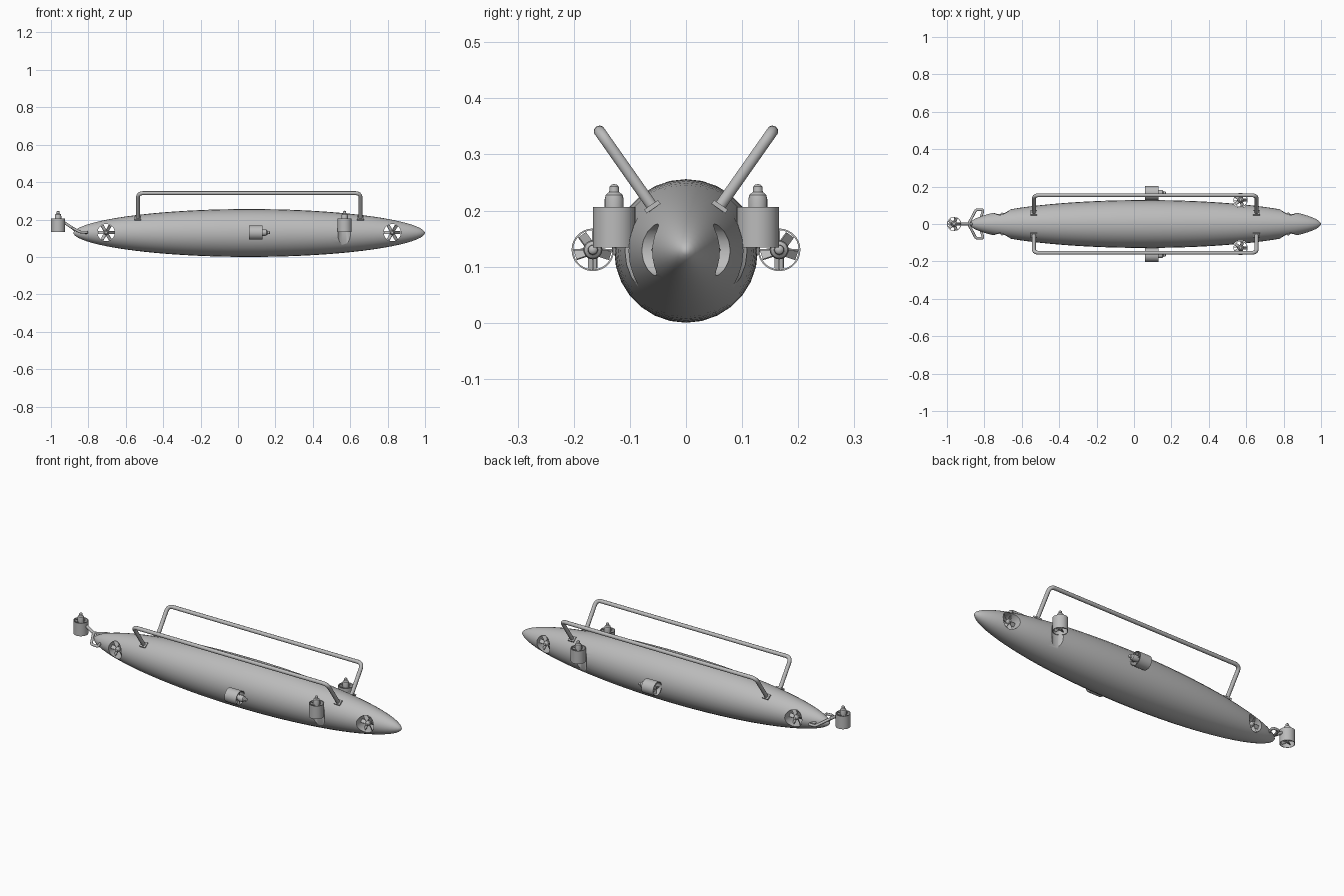
import bpy, bmesh
from math import pi, radians, sin, cos
from mathutils import Matrix, Vector

cube = bpy.data.objects.get("Cube")
if cube:
    bpy.data.objects.remove(cube)

grey = bpy.data.materials.new("hull grey")
grey.use_nodes = True
grey.diffuse_color = (0.5, 0.5, 0.5, 1)
grey.node_tree.nodes["Principled BSDF"].inputs["Base Color"].default_value = (0.5, 0.5, 0.5, 1)

AXIS_Z = 0.128
ALONG_X = Matrix.Rotation(pi / 2, 4, "Y")
ALONG_Y = Matrix.Rotation(-pi / 2, 4, "X")


def lathe(bm, profile, matrix, sides=24, closed=False):
    """Spin (radius, height) points around local z."""
    rings = [[bm.verts.new(matrix @ Vector((r * cos(2 * pi * i / sides), r * sin(2 * pi * i / sides), h)))
              for i in range(sides)] for r, h in profile]
    pairs = list(zip(rings, rings[1:]))
    if closed:
        pairs.append((rings[-1], rings[0]))
    for a, b in pairs:
        for i in range(sides):
            j = (i + 1) % sides
            bm.faces.new((a[i], a[j], b[j], b[i]))


def box(bm, size, matrix):
    bmesh.ops.create_cube(bm, size=1, matrix=matrix @ Matrix.Diagonal((*size, 1)))


def smooth(ob):
    bpy.ops.object.select_all(action="DESELECT")
    ob.select_set(True)
    bpy.context.view_layer.objects.active = ob
    bpy.ops.object.shade_smooth_by_angle(angle=radians(35))


def finish(bm, name):
    bmesh.ops.remove_doubles(bm, verts=bm.verts, dist=0.00005)
    bmesh.ops.recalc_face_normals(bm, faces=bm.faces)
    mesh = bpy.data.meshes.new(name)
    bm.to_mesh(mesh)
    bm.free()
    mesh.materials.append(grey)
    ob = bpy.data.objects.new(name, mesh)
    bpy.context.collection.objects.link(ob)
    return ob


def cut(target, radius, length, matrix):
    """Subtract a cylinder from the target."""
    bm = bmesh.new()
    h = length / 2
    lathe(bm, [(0, -h), (radius, -h), (radius, h), (0, h)], matrix, 32)
    cutter = finish(bm, "cutter")
    cutter.hide_render = True
    mod = target.modifiers.new("cut", "BOOLEAN")
    mod.operation, mod.solver, mod.object = "DIFFERENCE", "EXACT", cutter
    bpy.context.view_layer.objects.active = target
    bpy.ops.object.modifier_apply(modifier=mod.name)
    bpy.data.objects.remove(cutter)


def propeller(bm, matrix, reach, blades, height, chord=0.02, pitch=40):
    for i in range(blades):
        spin = Matrix.Rotation(2 * pi * i / blades, 4, "Z")
        place = Matrix.Translation((reach / 2, 0, height)) @ Matrix.Rotation(radians(pitch), 4, "X")
        box(bm, (reach, chord, 0.003), matrix @ spin @ place)


def tube(name, points, radius, bend=0.03):
    """Round bar along a path, with rounded corners."""
    pts = [Vector(p) for p in points]
    path = [pts[0]]
    for a, b, c in zip(pts, pts[1:], pts[2:]):
        p, q = b + (a - b).normalized() * bend, b + (c - b).normalized() * bend
        for k in range(7):
            t = k / 6
            path.append(p * (1 - t) ** 2 + b * 2 * t * (1 - t) + q * t * t)
    path.append(pts[-1])
    curve = bpy.data.curves.new(name, "CURVE")
    curve.dimensions = "3D"
    curve.bevel_depth, curve.bevel_resolution, curve.use_fill_caps = radius, 3, True
    spline = curve.splines.new("POLY")
    spline.points.add(len(path) - 1)
    for sp, co in zip(spline.points, path):
        sp.co = (*co, 1)
    curve.materials.append(grey)
    ob = bpy.data.objects.new(name, curve)
    bpy.context.collection.objects.link(ob)


# Spindle hull, with cosine spacing so both tips are fine
bm = bmesh.new()
profile = []
for i in range(41):
    t = -cos(pi * i / 40)
    profile.append((0.128 * max(0, 1 - t * t) ** 0.55, 0.06 + 0.94 * t))
lathe(bm, profile, Matrix.Translation((0, 0, AXIS_Z)) @ ALONG_X, 28)
hull = finish(bm, "hull")

# Cross tunnels and side flow channels
TUNNELS = {"bow": 0.825, "stern": -0.705}
for x in TUNNELS.values():
    cut(hull, 0.046, 0.4, Matrix.Translation((x, 0, AXIS_Z + 0.002)) @ ALONG_Y)
for side in (-1, 1):
    cut(hull, 0.041, 0.4, Matrix.Translation((0.57, side * 0.128, AXIS_Z)))
smooth(hull)

# Tunnel propellers on a shared shaft
for where, x in TUNNELS.items():
    bm = bmesh.new()
    m = Matrix.Translation((x, 0, AXIS_Z + 0.002)) @ ALONG_Y
    lathe(bm, [(0, -0.062), (0.007, -0.058), (0.012, -0.046), (0.014, -0.03),
               (0.014, 0.03), (0.012, 0.046), (0.007, 0.058), (0, 0.062)], m, 16)
    for h in (-0.036, 0.036):
        propeller(bm, m, 0.044, 6, h)
    smooth(finish(bm, where + "_tunnel_propellers"))


def thruster(name, matrix):
    """Ducted propeller with a domed motor at its +z end."""
    bm = bmesh.new()
    lathe(bm, [(0.038, -0.036), (0.038, 0.036), (0.035, 0.036), (0.035, -0.036)], matrix, 28, True)
    lathe(bm, [(0, -0.03), (0.008, -0.026), (0.011, -0.014), (0.017, 0.0), (0.017, 0.05),
               (0.015, 0.058), (0.009, 0.063), (0.008, 0.073), (0.005, 0.076), (0, 0.077)], matrix, 20)
    propeller(bm, matrix, 0.033, 5, -0.018)
    propeller(bm, matrix, 0.036, 4, 0.026, chord=0.012, pitch=90)
    smooth(finish(bm, name))


thruster("tail_thruster", Matrix.Translation((-0.962, 0, 0.17)))
for side, label in ((-1, "right"), (1, "left")):
    thruster(label + "_lift_thruster", Matrix.Translation((0.57, side * 0.128, 0.17)))
    thruster(label + "_drive_thruster", Matrix.Translation((0.095, side * 0.166, 0.13)) @ ALONG_X)

    # Short mount joining the drive thruster to the hull
    bm = bmesh.new()
    box(bm, (0.05, 0.02, 0.016), Matrix.Translation((0.095, side * 0.122, 0.13)))
    finish(bm, label + "_drive_mount")

    # Splayed carrying rail and its feet
    foot, top = (side * 0.055, 0.2), (side * 0.154, 0.341)
    tube(label + "_rail", [(-0.535, *foot), (-0.535, *top), (0.655, *top), (0.655, *foot)], 0.0105)
    for x, end in ((-0.535, "rear"), (0.655, "front")):
        bm = bmesh.new()
        tilt = Matrix.Rotation(-side * radians(35), 4, "X")
        box(bm, (0.035, 0.03, 0.008), Matrix.Translation((x, side * 0.06, 0.207)) @ tilt)
        finish(bm, f"{label}_{end}_rail_foot")

    # Fork arm wrapping the tail
    tube(label + "_tail_fork", [(-0.885, 0, 0.155), (-0.845, side * 0.076, 0.133),
                                (-0.805, side * 0.076, 0.131), (-0.82, side * 0.03, 0.13)], 0.007, 0.01)

# Boom holding the tail thruster
tube("tail_boom", [(-0.928, 0, 0.183), (-0.885, 0, 0.155), (-0.86, 0, 0.135)], 0.008, 0.01)
